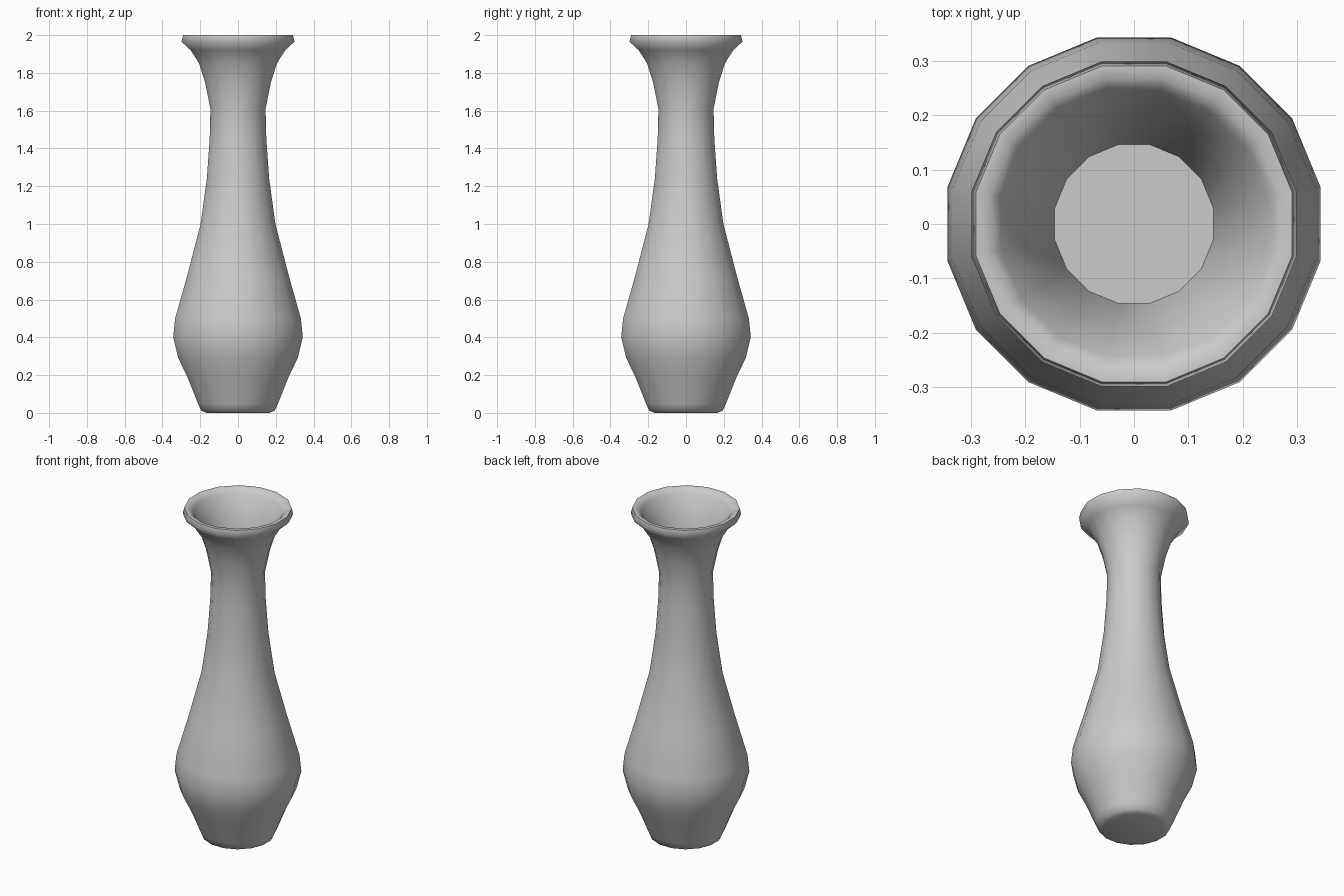
import bpy, bmesh, math

if "Cube" in bpy.data.objects:
    bpy.data.objects.remove(bpy.data.objects["Cube"])

SIDES = 16
FLAT = math.cos(math.pi / SIDES)  # profile widths are measured to the flats

# half width, height: base, belly, neck, flared lip, then down inside the throat
profile = [
    (0.165, 0.0), (0.195, 0.012), (0.212, 0.05), (0.268, 0.19), (0.316, 0.29),
    (0.343, 0.40), (0.333, 0.50), (0.268, 0.73), (0.198, 1.00), (0.165, 1.24),
    (0.150, 1.45), (0.146, 1.61), (0.174, 1.75), (0.206, 1.85), (0.250, 1.92),
    (0.299, 1.965), (0.291, 2.0), (0.268, 2.0), (0.245, 1.975),
    (0.194, 1.85), (0.163, 1.74), (0.146, 1.63),
]


def ring(bm, width, z):
    r = width / FLAT
    angles = [(i + 0.5) * math.tau / SIDES for i in range(SIDES)]
    return [bm.verts.new((r * math.cos(a), r * math.sin(a), z)) for a in angles]


# vase body, lip and throat as one lathe surface
bm = bmesh.new()
rings = [ring(bm, w, z) for w, z in profile]
for low, high in zip(rings, rings[1:]):
    for i in range(SIDES):
        j = (i + 1) % SIDES
        bm.faces.new((low[i], low[j], high[j], high[i]))

# base and throat floor
bm.faces.new(rings[0][::-1])
bm.faces.new(rings[-1])
bmesh.ops.recalc_face_normals(bm, faces=bm.faces)

mesh = bpy.data.meshes.new("vase")
bm.to_mesh(mesh)
bm.free()
vase = bpy.data.objects.new("vase", mesh)
bpy.context.collection.objects.link(vase)

# smooth sides, sharp floor edge
bpy.context.view_layer.objects.active = vase
vase.select_set(True)
bpy.ops.object.shade_smooth_by_angle(angle=math.radians(65))
